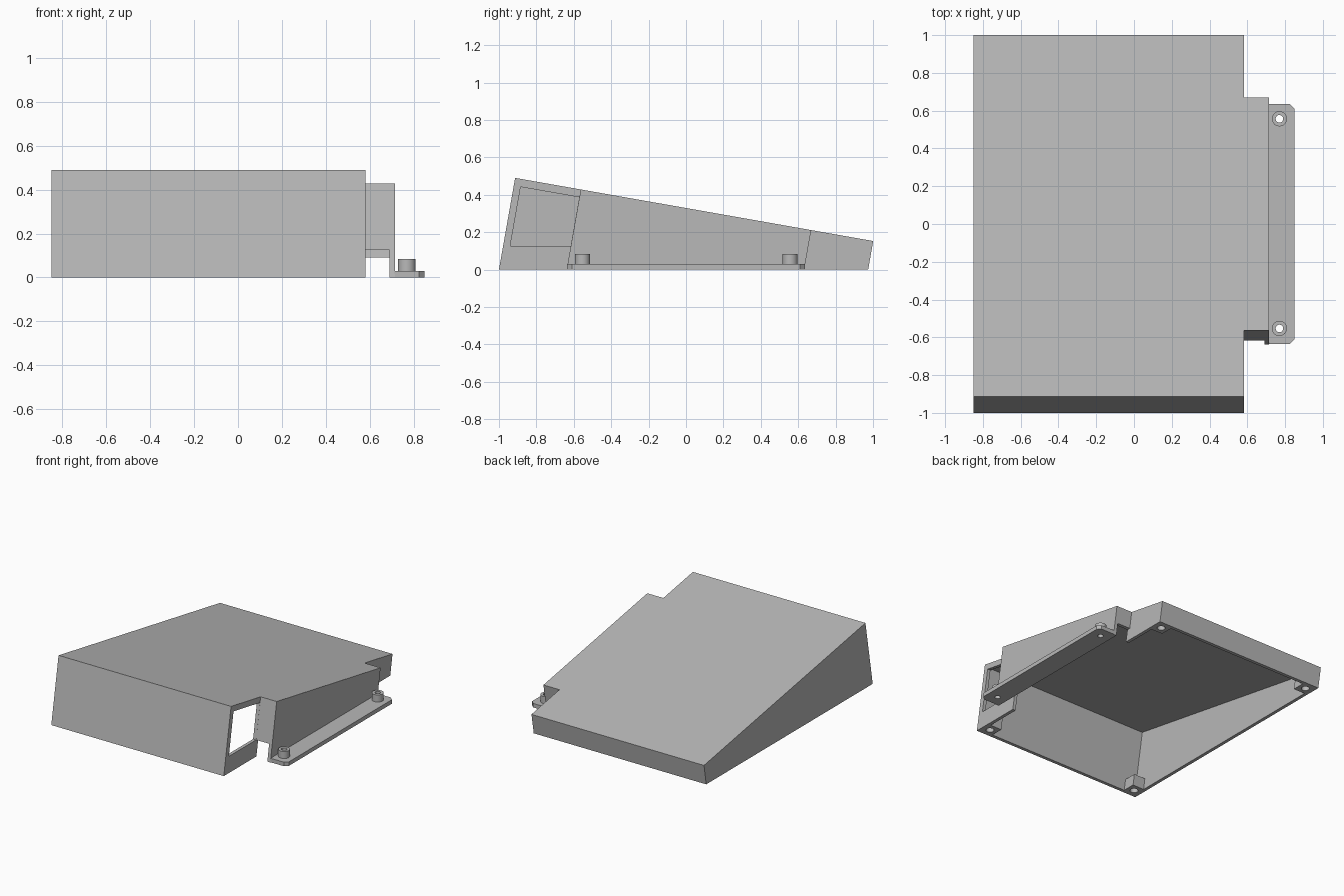
import bpy, bmesh, math

if "Cube" in bpy.data.objects:
    bpy.data.objects.remove(bpy.data.objects["Cube"])

T = math.tan(math.radians(10))      # lean of the walls, also slope of the roof
C = 0.49 + T * -0.9136              # roof height at y = 0
W = 0.025                           # wall thickness

mat = bpy.data.materials.new("grey plastic")
mat.diffuse_color = (0.48, 0.48, 0.48, 1)
mat.use_nodes = True
mat.node_tree.nodes["Principled BSDF"].inputs["Base Color"].default_value = mat.diffuse_color


def make(name, bm):
    bmesh.ops.recalc_face_normals(bm, faces=bm.faces)
    me = bpy.data.meshes.new(name)
    bm.to_mesh(me)
    bm.free()
    me.materials.append(mat)
    ob = bpy.data.objects.new(name, me)
    bpy.context.collection.objects.link(ob)
    return ob


def prism(name, outline, z0, z1=None, drop=0.0, lean=T):
    """Leaning prism on a plan outline, topped at z1 or by the sloping roof plane."""
    bm = bmesh.new()
    low, top = [], []
    for x, y in outline:
        z = z1 if z1 is not None else (C - drop - T * y) / (1 + T * T)
        low.append(bm.verts.new((x, y + lean * z0, z0)))
        top.append(bm.verts.new((x, y + lean * z, z)))
    n = len(outline)
    bm.faces.new(low)
    bm.faces.new(top)
    for i in range(n):
        j = (i + 1) % n
        bm.faces.new((low[i], low[j], top[j], top[i]))
    return make(name, bm)


def rect(x0, x1, y0, y1):
    return [(x0, y0), (x1, y0), (x1, y1), (x0, y1)]


def cylinder(name, x, y, r, z0, z1, sides=32):
    ring = [(x + r * math.cos(2 * math.pi * i / sides),
             y + r * math.sin(2 * math.pi * i / sides)) for i in range(sides)]
    return prism(name, ring, z0, z1, lean=0)


def cut(ob, cutter):
    m = ob.modifiers.new("cut", 'BOOLEAN')
    m.operation = 'DIFFERENCE'
    m.solver = 'EXACT'
    m.object = cutter
    bpy.context.view_layer.objects.active = ob
    bpy.ops.object.modifier_apply(modifier=m.name)
    bpy.data.objects.remove(cutter)


def smooth(ob):
    bpy.ops.object.select_all(action='DESELECT')
    ob.select_set(True)
    bpy.context.view_layer.objects.active = ob
    bpy.ops.object.shade_smooth_by_angle(angle=math.radians(30))


# plan of the case at floor level
L, R, E = -0.85, 0.582, 0.715       # left, right and side bay
F, B, EF, EB = -1.0, 0.974, -0.638, 0.632


def plan(w):
    return [(L + w, F + w), (R - w, F + w), (R - w, EF + w), (E - w, EF + w),
            (E - w, EB - w), (R - w, EB - w), (R - w, B - w), (L + w, B - w)]


# hollow wedge case, open underneath
case = prism("case", plan(0), 0)
cut(case, prism("cavity", plan(W), -0.1, drop=W))
# window in the right wall, and the low openings of the side bay
cut(case, prism("window", rect(0.53, 0.62, F + 0.038, EF - 0.0005), 0.125, drop=0.043))
cut(case, prism("front_gap", rect(R, E - W, EF - 0.04, EF + 0.05), -0.1, 0.125))
cut(case, prism("back_gap", rect(R, E - W, EB - 0.05, EB + 0.04), -0.1, 0.09))

# screw posts in the four corners
S = 0.12
for xn, x, sx in (("left", L, 1), ("right", R, -1)):
    for yn, y, sy in (("front", F, 1), ("back", B, -1)):
        xs = sorted((x + sx * W * 0.98, x + sx * S))
        ys = sorted((y + sy * W * 0.98, y + sy * S))
        post = prism(f"{yn}_{xn}_post", rect(*xs, *ys), 0, 0.08)
        cut(post, cylinder("bore", x + sx * 0.064, y + sy * 0.064, 0.028, -0.05, 0.07))
        smooth(post)

# mounting flange with chamfered corners
c = 0.025
flange = prism("flange", [(E - 0.005, -0.635), (0.85 - c, -0.635), (0.85, -0.635 + c),
                          (0.85, 0.635 - c), (0.85 - c, 0.635), (E - 0.005, 0.635)],
               0, 0.03, lean=0)
for name, y in (("front", -0.553), ("back", 0.557)):
    cut(flange, cylinder("hole", 0.77, y, 0.02, -0.05, 0.1))
    boss = cylinder(f"{name}_boss", 0.77, y, 0.04, 0.03, 0.083)
    cut(boss, cylinder("hole", 0.77, y, 0.02, -0.05, 0.15))
    smooth(boss)
smooth(flange)
